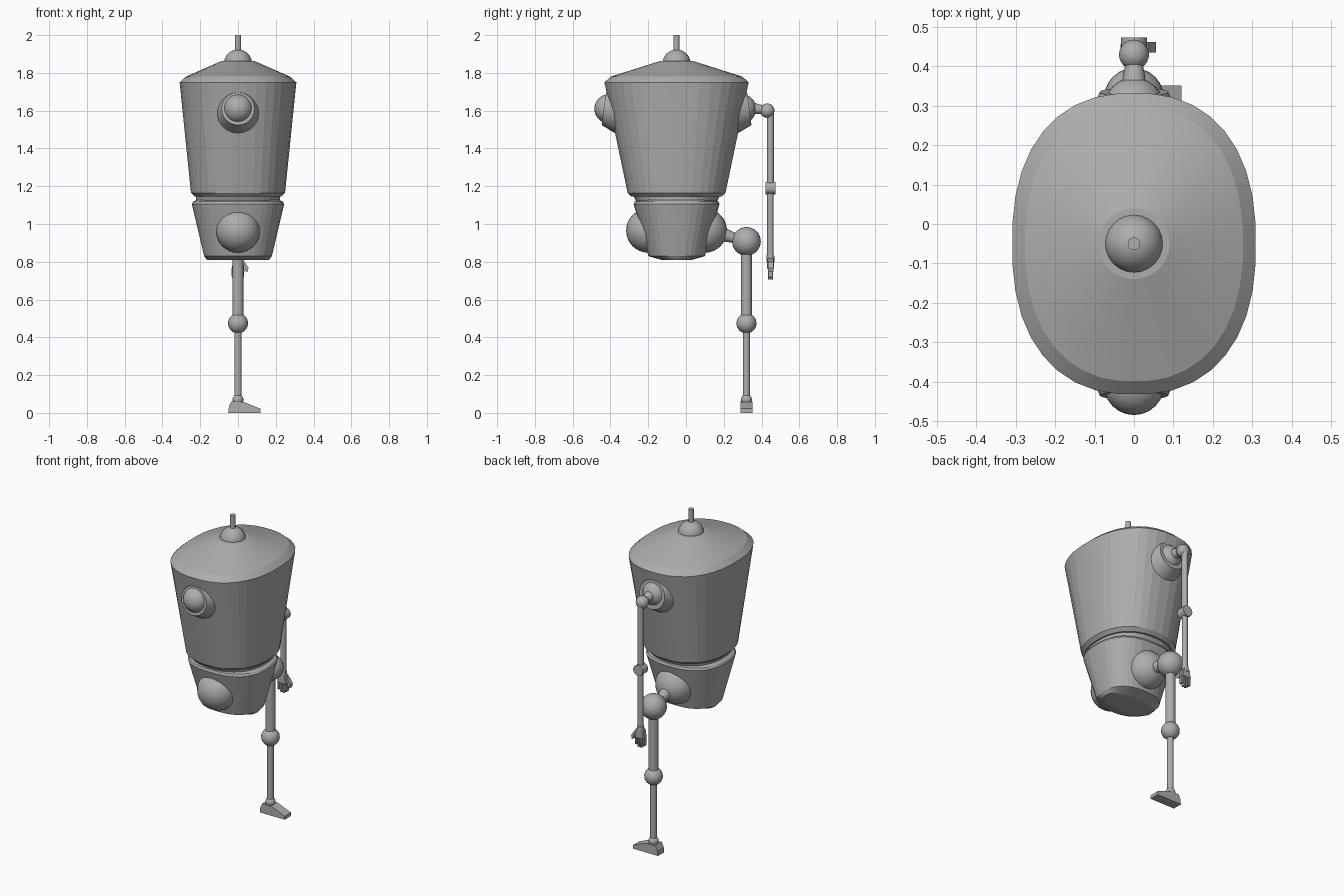
import bpy, bmesh, math
from mathutils import Vector

if "Cube" in bpy.data.objects:
    bpy.data.objects.remove(bpy.data.objects["Cube"])

CY = -0.05          # centre line of the body in y
grey = bpy.data.materials.new("plain grey")
grey.diffuse_color = (0.42, 0.42, 0.42, 1)
grey.use_nodes = True
grey.node_tree.nodes["Principled BSDF"].inputs["Base Color"].default_value = grey.diffuse_color


def finish(name, bm, smooth=None):
    bmesh.ops.recalc_face_normals(bm, faces=bm.faces)
    me = bpy.data.meshes.new(name)
    bm.to_mesh(me)
    bm.free()
    ob = bpy.data.objects.new(name, me)
    bpy.context.collection.objects.link(ob)
    me.materials.append(grey)
    if smooth:
        bpy.ops.object.select_all(action='DESELECT')
        bpy.context.view_layer.objects.active = ob
        ob.select_set(True)
        bpy.ops.object.shade_smooth_by_angle(angle=math.radians(smooth))
    return ob


def loft(name, rings, n=36):
    """Stack of rounded oval rings: (z, half x, half y, exponent)."""
    bm = bmesh.new()
    loops = []
    for z, hx, hy, e in rings:
        loop = []
        for i in range(n):
            a = 2 * math.pi * (i + 0.5) / n
            c, s = math.cos(a), math.sin(a)
            loop.append(bm.verts.new((hx * math.copysign(abs(c) ** (2 / e), c),
                                      CY + hy * math.copysign(abs(s) ** (2 / e), s), z)))
        loops.append(loop)
    for a, b in zip(loops, loops[1:]):
        for i in range(n):
            j = (i + 1) % n
            bm.faces.new((a[i], a[j], b[j], b[i]))
    bm.faces.new(loops[0])
    bm.faces.new(loops[-1])
    return finish(name, bm, 8)


def ball(name, loc, r):
    bm = bmesh.new()
    bmesh.ops.create_uvsphere(bm, u_segments=24, v_segments=16, radius=r)
    bmesh.ops.translate(bm, verts=bm.verts, vec=loc)
    return finish(name, bm, 35)


def rod(name, p, q, r1, r2=None, n=16):
    p, q = Vector(p), Vector(q)
    d = q - p
    bm = bmesh.new()
    bmesh.ops.create_cone(bm, cap_ends=True, segments=n, radius1=r1,
                          radius2=r1 if r2 is None else r2, depth=d.length)
    rot = d.to_track_quat('Z', 'Y').to_matrix()
    bmesh.ops.rotate(bm, verts=bm.verts, cent=(0, 0, 0), matrix=rot)
    bmesh.ops.translate(bm, verts=bm.verts, vec=(p + q) / 2)
    return finish(name, bm, 35)


def prism(name, profile, y0, y1, bevel=0.0):
    """Extrude an x-z outline along y."""
    bm = bmesh.new()
    f = bm.faces.new([bm.verts.new((x, y0, z)) for x, z in profile])
    new = bmesh.ops.extrude_face_region(bm, geom=[f])['geom']
    bmesh.ops.translate(bm, vec=(0, y1 - y0, 0),
                        verts=[v for v in new if isinstance(v, bmesh.types.BMVert)])
    if bevel:
        bmesh.ops.bevel(bm, geom=bm.edges[:], offset=bevel, segments=1, affect='EDGES')
    return finish(name, bm)


# Torso with conical roof
loft("torso", [(1.145, .23, .24, 2.35), (1.165, .25, .26, 2.35), (1.75, .31, .383, 2.35),
               (1.78, .277, .35, 2.3), (1.862, .09, .09, 2)])
loft("waist_ring", [(1.10, .222, .205, 2.35), (1.15, .222, .23, 2.35)])
loft("pelvis", [(.81, .165, .08, 2.4), (.83, .18, .15, 2.4), (1.105, .245, .228, 2.5),
                (1.118, .238, .222, 2.5), (1.13, .215, .2, 2.5)])

# Roof dome and antenna
ball("roof_dome", (0, CY, 1.85), .074)
rod("antenna", (0, CY, 1.90), (0, CY, 2.0), .016)

# Sockets on both sides
for side, label in ((-1, "front"), (1, "back")):
    rod(label + "_shoulder_collar", (0, CY + side * .31, 1.60), (0, CY + side * .385, 1.61), .12, .087, 24)
    ball(label + "_shoulder_socket", (0, CY + side * (.358 if side < 0 else .345), 1.61), .077)
    ball(label + "_hip_socket", (0, CY + side * .15, .965), .117)

# Arm on the back side
AY = .447
rod("shoulder_stub", (0, .33, 1.615), (0, .43, 1.602), .036, .018)
ball("shoulder_ball", (0, .43, 1.60), .038)
rod("upper_arm", (0, AY, 1.60), (0, AY, 1.19), .018)
rod("elbow", (0, AY - .027, 1.19), (0, AY + .027, 1.19), .033)
rod("forearm", (0, AY, 1.19), (0, AY, .81), .017)
rod("wrist", (0, AY, .835), (0, AY, .80), .02, .022)
prism("palm", [(-.024, .82), (.024, .82), (.034, .76), (-.034, .76)], AY - .018, AY + .018, .005)
for i in range(4):
    x = -.034 + i * .0175
    low = .705 + (.012 if i in (0, 3) else 0)
    prism("finger_%d" % (i + 1), [(x, .77), (x + .015, .77), (x + .014, low), (x + .001, low)],
          AY - .013, AY + .013, .003)
prism("thumb", [(.02, .805), (.035, .80), (.056, .768), (.05, .745), (.04, .75), (.037, .768)],
      AY - .012, AY + .015)

# Leg on the back side
LY = .32
rod("hip_stub", (0, .18, .95), (0, .28, .918), .04, .022)
ball("hip_ball", (0, LY, .908), .076)
rod("thigh", (0, LY, .90), (0, LY, .475), .029)
ball("knee_ball", (0, LY, .474), .053)
rod("shin", (0, LY, .475), (0, LY, .07), .019)
ball("ankle_ball", (0, LY, .07), .029)
prism("foot", [(-.052, 0), (.12, 0), (.12, .022), (.03, .058), (-.035, .06), (-.048, .035)],
      LY - .031, LY + .031)
